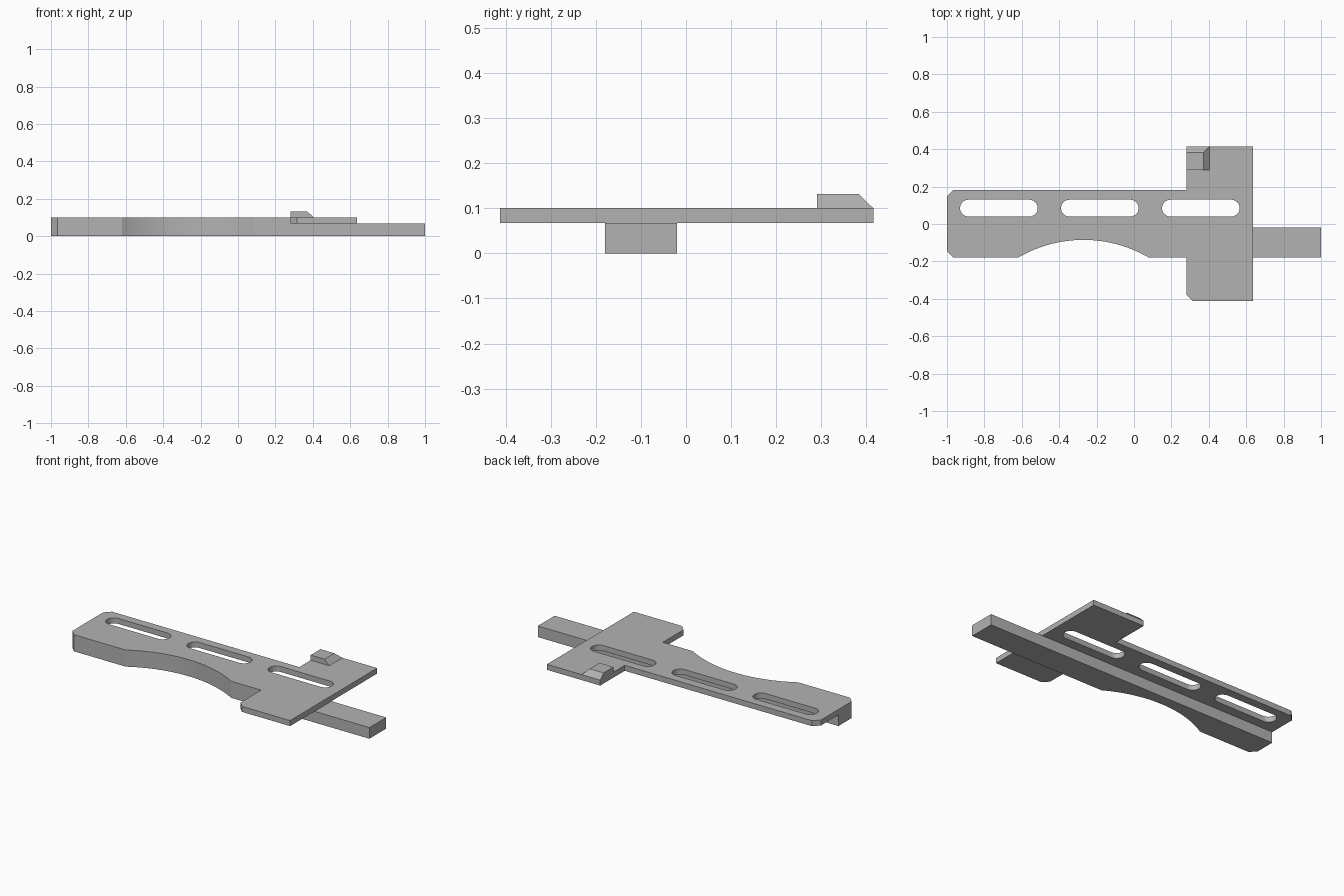
import bpy, bmesh, math

cube = bpy.data.objects.get("Cube")
if cube:
    bpy.data.objects.remove(cube, do_unlink=True)

grey = bpy.data.materials.new("plain grey")
grey.use_nodes = True
grey.diffuse_color = (0.45, 0.45, 0.45, 1)
grey.node_tree.nodes["Principled BSDF"].inputs["Base Color"].default_value = grey.diffuse_color

BAR_TOP, PLATE_TOP, TAB_TOP = 0.067, 0.1, 0.131
LEFT, RIGHT, FRONT, BACK = -1.0, 1.0, -0.18, 0.182
HEAD_L, HEAD_R, HEAD_F, HEAD_B = 0.28, 0.635, -0.412, 0.415
CH = 0.035


def prism(name, outline, z0, z1):
    """Extrude a flat outline between two heights."""
    bm = bmesh.new()
    face = bm.faces.new([bm.verts.new((x, y, z0)) for x, y in outline])
    top = bmesh.ops.extrude_face_region(bm, geom=[face])["geom"]
    verts = [v for v in top if isinstance(v, bmesh.types.BMVert)]
    bmesh.ops.translate(bm, verts=verts, vec=(0, 0, z1 - z0))
    bmesh.ops.recalc_face_normals(bm, faces=bm.faces)
    mesh = bpy.data.meshes.new(name)
    bm.to_mesh(mesh)
    bm.free()
    mesh.materials.append(grey)
    obj = bpy.data.objects.new(name, mesh)
    bpy.context.collection.objects.link(obj)
    return obj


def arc(cx, cy, r, a0, a1, steps):
    angles = [math.radians(a0 + (a1 - a0) * i / steps) for i in range(steps + 1)]
    return [(cx + r * math.cos(a), cy + r * math.sin(a)) for a in angles]


def cut(obj, cutter):
    mod = obj.modifiers.new("slot", "BOOLEAN")
    mod.operation, mod.solver, mod.object = "DIFFERENCE", "EXACT", cutter
    bpy.context.view_layer.objects.active = obj
    bpy.ops.object.modifier_apply(modifier=mod.name)
    bpy.data.objects.remove(cutter, do_unlink=True)


# Shared front edge: chamfered corner followed by the shallow scooped relief
half, sag = 0.35, 0.095
radius = (half**2 + sag**2) / (2 * sag)
sweep = math.degrees(math.asin(half / radius))
scoop = arc(-0.27, FRONT + sag - radius, radius, 90 + sweep, 90 - sweep, 40)
front_edge = [(LEFT, FRONT + CH), (LEFT + CH, FRONT)] + scoop

# Long guide bar beneath the plate
bar = prism("guide_bar", front_edge + [(RIGHT, FRONT), (RIGHT, -0.02), (LEFT, -0.02)], 0, BAR_TOP)

# Flat plate with its crosswise head
plate = prism("slotted_plate", front_edge + [
    (HEAD_L, FRONT), (HEAD_L, HEAD_F + CH), (HEAD_L + CH, HEAD_F),
    (HEAD_R, HEAD_F), (HEAD_R, HEAD_B), (HEAD_L, HEAD_B), (HEAD_L, BACK),
    (LEFT + CH, BACK), (LEFT, BACK - CH)], BAR_TOP, PLATE_TOP)

# Three round-ended slots
r, run = 0.045, 0.325
for i in range(3):
    x = -0.885 + i * 0.54
    slot = arc(x, 0.085, r, 90, 270, 16) + arc(x + run, 0.085, r, -90, 90, 16)
    cut(plate, prism("slot_cutter", slot, 0, 0.2))

# Raised tab on the back corner, sloped on its left and back sides
tab = prism("corner_tab", [(HEAD_L, 0.29), (0.404, 0.29), (0.404, HEAD_B), (HEAD_L, HEAD_B)],
            PLATE_TOP, TAB_TOP)
for v in tab.data.vertices:
    if v.co.z > PLATE_TOP + 0.01:
        if v.co.x > 0.35:
            v.co.x -= 0.032
        if v.co.y > 0.35:
            v.co.y -= 0.032

# Smooth curved walls, crisp edges
bpy.ops.object.select_all(action="DESELECT")
for obj in (bar, plate):
    obj.select_set(True)
    bpy.context.view_layer.objects.active = obj
bpy.ops.object.shade_smooth_by_angle(angle=math.radians(25))
